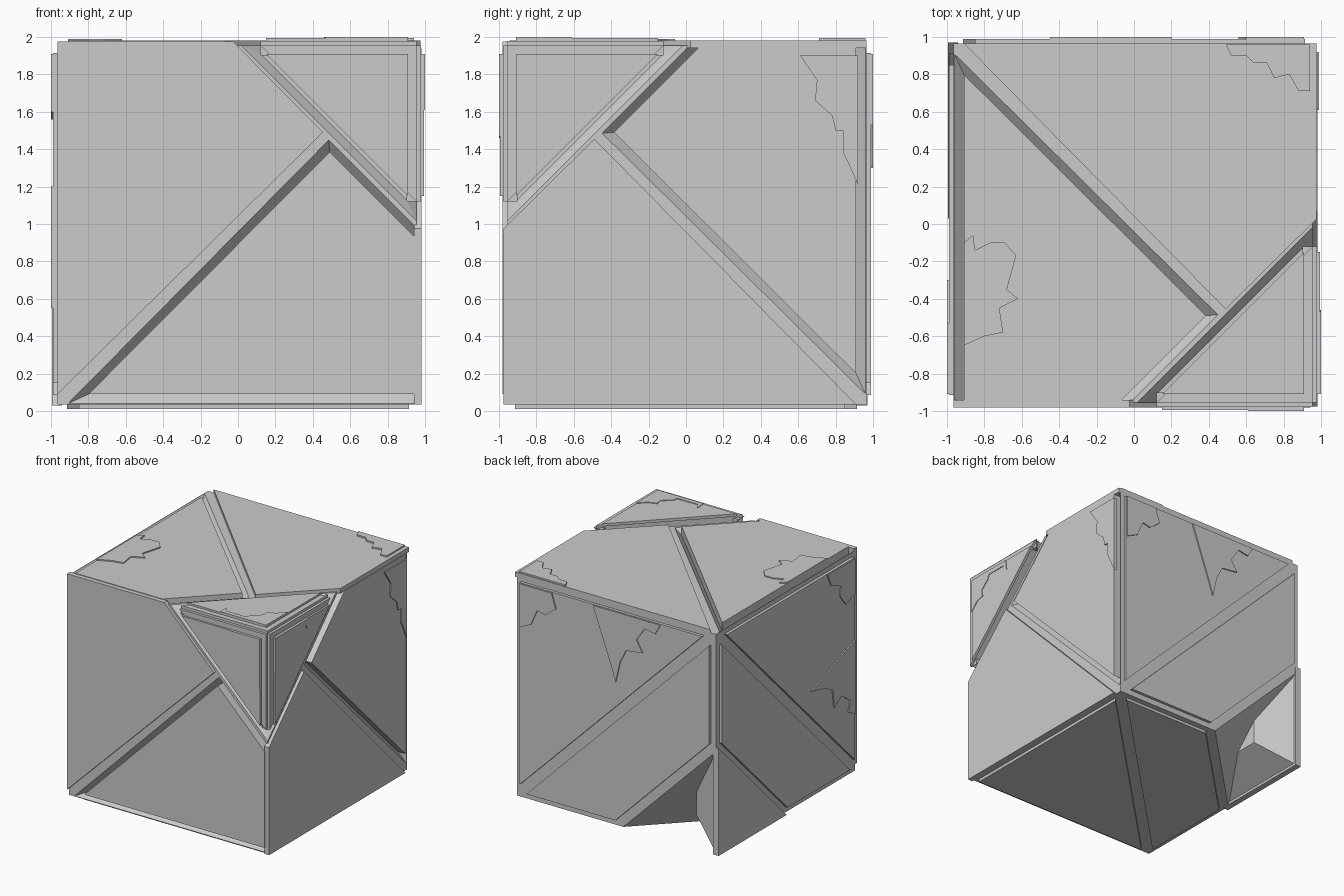
import bpy, bmesh
from mathutils import Matrix, Vector

if "Cube" in bpy.data.objects:
    bpy.data.objects.remove(bpy.data.objects["Cube"])

# One-third turn about the cube diagonal: front -> right -> top, back -> left -> bottom
TURN = Matrix(((0, -1, 0), (0, 0, -1), (1, 0, 0)))
UP = Vector((0, 0, 1))


def place(u, v, h, side, k):
    p = Vector((u, -h if side == "front" else h, v))
    for _ in range(k):
        p = TURN @ p
    return p + UP


def make(name, bm):
    bmesh.ops.recalc_face_normals(bm, faces=bm.faces)
    me = bpy.data.meshes.new(name)
    bm.to_mesh(me)
    bm.free()
    ob = bpy.data.objects.new(name, me)
    bpy.context.collection.objects.link(ob)
    return ob


def prism(name, low, h0, h1, side="front", k=0, high=None):
    """Solid between an outline at height h0 and one at h1 over a cube face."""
    bm = bmesh.new()
    a = [bm.verts.new(place(u, v, h0, side, k)) for u, v in low]
    b = [bm.verts.new(place(u, v, h1, side, k)) for u, v in (high or low)]
    bm.faces.new(a)
    bm.faces.new(b)
    n = len(a)
    for i in range(n):
        j = (i + 1) % n
        bm.faces.new((a[i], a[j], b[j], b[i]))
    return make(name, bm)


# Cube body
bm = bmesh.new()
bmesh.ops.create_cube(bm, size=1.92)
bmesh.ops.translate(bm, verts=bm.verts, vec=(-.005, .005, .995))
body = make("body", bm)

cutters = []
# Slope-walled seats, one per visible face, and the grooves round the corner tip
floor = [(-.80, -.91), (.943, -.91), (.943, -.068), (.49, .385)]
rim = [(-.92, -.965), (.945, -.965), (.945, -.005), (.485, .455)]
for k in range(3):
    cutters.append(prism("seat_cutter", floor, .905, .96, "front", k, rim))
    cutters.append(prism("groove_cutter", [(.03, 1), (.075, 1), (1, .075), (1, .03)],
                         .905, .96, "front", k,
                         [(-.035, 1), (.075, 1), (1, .075), (1, -.035)]))

# Missing bottom back-left corner
bm = bmesh.new()
p = Vector((-1.1, 1.1, -1.1))
vs = [bm.verts.new(p + d + UP) for d in
      (Vector(), Vector((1.3, 0, 0)), Vector((0, -1.3, 0)), Vector((0, 0, 1.3)))]
for i in range(4):
    bm.faces.new([vs[j] for j in range(4) if j != i])
cutters.append(make("corner_cutter", bm))

for c in cutters:
    m = body.modifiers.new("cut", "BOOLEAN")
    m.operation = "DIFFERENCE"
    m.solver = "EXACT"
    m.object = c
    c.hide_render = True
dg = bpy.context.evaluated_depsgraph_get()
body.data = bpy.data.meshes.new_from_object(body.evaluated_get(dg))
body.modifiers.clear()
for c in cutters:
    bpy.data.objects.remove(c)

# Jagged raised patches, outlines in face coordinates
tip_coast = [(.61, .91), (.68, .84), (.70, .77), (.76, .78), (.83, .70), (.87, .69),
             (.87, .50), (.82, .46), (.91, .47), (.91, .91)]
right_coast = [(.61, .90), (.70, .77), (.69, .66), (.78, .58), (.80, .50), (.84, .50),
               (.84, .38), (.87, .32), (.92, .21), (.92, .90)]
top_coast = [(.49, .96), (.52, .90), (.60, .90), (.64, .86), (.71, .86), (.75, .78),
             (.83, .80), (.88, .71), (.94, .71), (.94, .96)]
west_coast = [(-.91, -.10), (-.86, -.06), (-.85, -.14), (-.77, -.10), (-.69, -.10),
              (-.63, -.17), (-.68, -.35), (-.62, -.40), (-.72, -.45), (-.70, -.58),
              (-.80, -.60), (-.91, -.65)]
back_coast = [(-.45, .91), (-.40, .82), (-.30, .84), (-.22, .72), (-.28, .62),
              (-.12, .60), (-.06, .48), (-.02, .30), (.02, .42), (.20, .91)]
east_coast = [(.91, .91), (.60, .91), (.56, .78), (.66, .70), (.74, .72), (.80, .58), (.91, .53)]

for k, f in enumerate(("front", "right", "top")):
    # Flush plate, and the panel seated in the slope-walled opening
    prism(f + "_plate", [(-.965, -.91), (-.965, .975), (-.025, .975), (.455, .49)],
          .94, .982, "front", k)
    prism(f + "_seated_panel", floor, .89, .98, "front", k)
    # Corner tip shell and its raised triangle
    prism(f + "_tip", [(.12, .955), (.955, .955), (.955, .12)], .90, .978, "front", k)
    prism(f + "_tip_panel", [(.15, .91), (.91, .91), (.91, .15)], .97, .994, "front", k)
# Coast on the tip: mirrored copies follow each view
for k in range(3):
    prism("tip_coast_%d" % k, tip_coast, .98, 1.0, "front", k)


def from_view(pts, k):
    """Turn outlines read on the right (k=1) or top (k=2) view into face axes."""
    return [(v, -u) if k == 1 else (-u, -v) for u, v in pts]


def solve(pts, k):
    """Right view: y=-v, z=u. Top view: x=-u... resolved from the turn itself."""
    inv = Matrix.Identity(3)
    for _ in range(k):
        inv = TURN.transposed() @ inv
    out = []
    for a, b in pts:
        q = inv @ (Vector((1, a, b)) if k == 1 else Vector((a, b, 1)))
        out.append((q.x, q.z))
    return out


prism("right_coast", solve(right_coast, 1), .96, .99, "front", 1)
prism("top_coast", solve(top_coast, 2), .96, .995, "front", 2)
prism("west_coast", solve(west_coast, 2), .96, .99, "front", 2)

for k, f in enumerate(("back", "left", "bottom")):
    # Raised panels either side of the diagonal groove
    prism(f + "_outer_panel", [(-.85, .915), (.915, .915), (.915, -.85)], .94, .99, "back", k)
    prism(f + "_cut_panel", [(-.915, .85), (-.915, -.01), (-.01, -.915), (.85, -.915)],
          .94, .99, "back", k)
    if f != "bottom":
        prism(f + "_coast", back_coast, .98, 1.0, "back", k)
        prism(f + "_east_coast", east_coast, .98, 1.0, "back", k)

# The one remaining plate of the open corner, with its tapered backing
prism("corner_plate", [(-.97, -.97), (-.03, -.97), (-.97, -.03)], .94, .995, "back", 1)
prism("corner_backing", [(-.95, -.95), (-.1, -.95), (-.95, -.1)], .945, .65, "back", 1,
      [(-.78, -.78), (-.45, -.78), (-.78, -.45)])
